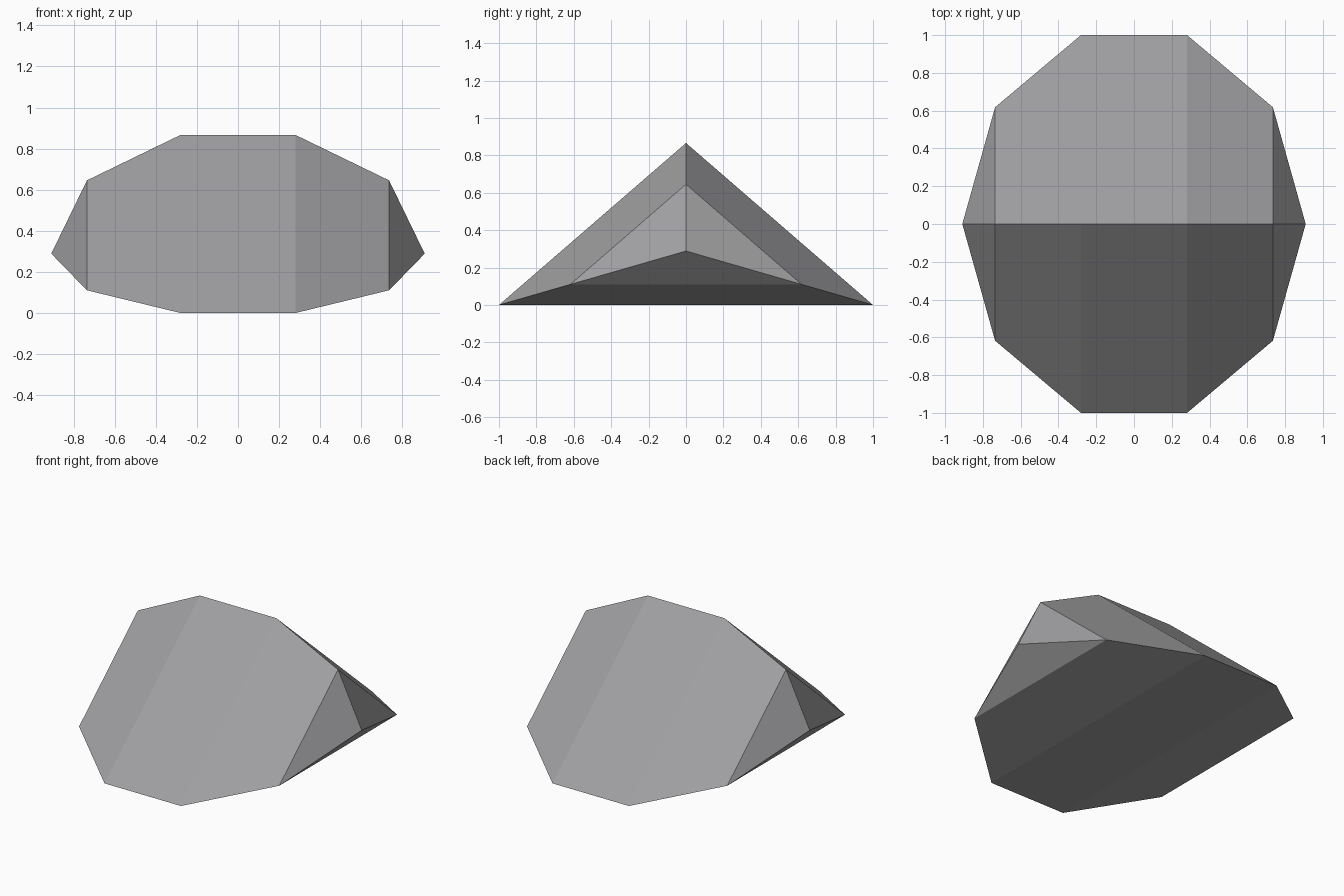
import bpy, bmesh, math

if "Cube" in bpy.data.objects:
    bpy.data.objects.remove(bpy.data.objects["Cube"])

LENGTH, HALF_WIDTH, HEIGHT = 0.909, 1.0, 0.866
RINGS, SIDES = 5, 3

mat = bpy.data.materials.new("stone grey")
mat.diffuse_color = (0.35, 0.35, 0.36, 1)
mat.use_nodes = True
mat.node_tree.nodes["Principled BSDF"].inputs["Base Color"].default_value = mat.diffuse_color

# Three-sided sphere lying along x, stretched sideways
bm = bmesh.new()
widest = math.sin(2 * math.pi / RINGS)
centre_z = HEIGHT / 3
rings = []
for i in range(1, RINGS):
    a = math.pi * i / RINGS
    r = math.sin(a) / widest
    ring = []
    for k in range(SIDES):
        t = 2 * math.pi * k / SIDES
        ring.append(bm.verts.new((
            -LENGTH * math.cos(a),
            r * HALF_WIDTH * math.sin(t) / math.sin(math.pi / 3),
            centre_z + r * HEIGHT * 2 / 3 * math.cos(t))))
    rings.append(ring)
left_tip = bm.verts.new((-LENGTH, 0, centre_z))
right_tip = bm.verts.new((LENGTH, 0, centre_z))

for k in range(SIDES):
    n = (k + 1) % SIDES
    for a, b in zip(rings, rings[1:]):
        bm.faces.new((a[k], a[n], b[n], b[k]))
    bm.faces.new((left_tip, rings[0][n], rings[0][k]))
    bm.faces.new((right_tip, rings[-1][k], rings[-1][n]))
bmesh.ops.recalc_face_normals(bm, faces=bm.faces)

mesh = bpy.data.meshes.new("faceted_rock")
bm.to_mesh(mesh)
bm.free()
mesh.materials.append(mat)
rock = bpy.data.objects.new("faceted_rock", mesh)
bpy.context.collection.objects.link(rock)
